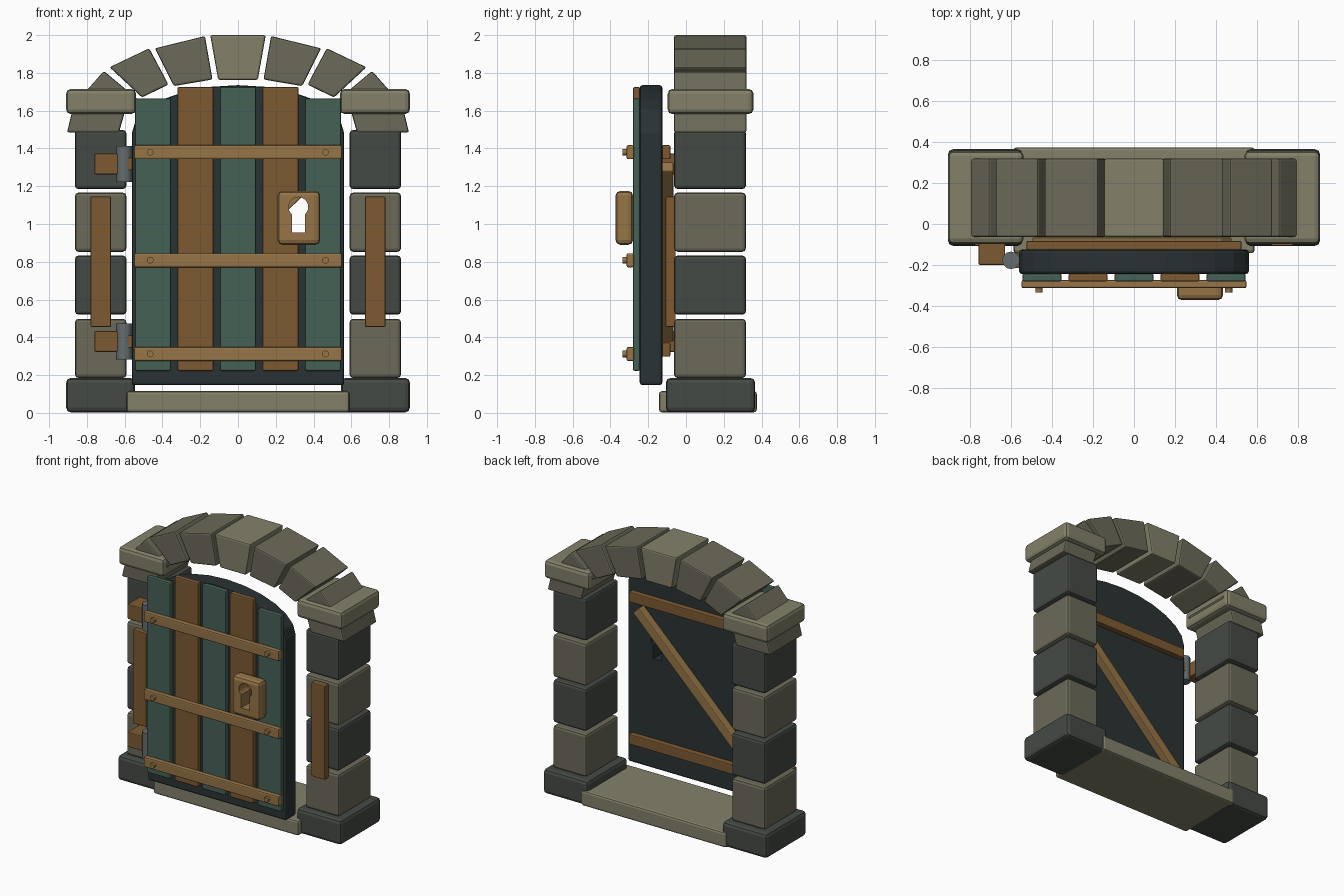
import bpy, bmesh
from math import sin, cos, pi, radians, asin
from mathutils import Vector

if "Cube" in bpy.data.objects:
    bpy.data.objects.remove(bpy.data.objects["Cube"])


def mat(name, hexa):
    m = bpy.data.materials.new(name)
    rgb = [int(hexa[i:i + 2], 16) / 255 for i in (0, 2, 4)]
    m.diffuse_color = [((c + 0.055) / 1.055) ** 2.4 for c in rgb] + [1]
    m.use_nodes = True
    m.node_tree.nodes["Principled BSDF"].inputs["Base Color"].default_value = m.diffuse_color
    return m


STONE = mat("stone", "6c6a59")
PALE = mat("pale_stone", "838069")
DARK = mat("dark_stone", "454a45")
BROWN = mat("brown_wood", "7d5a32")
TAN = mat("tan_wood", "967547")
GREEN = mat("green_wood", "456156")
PANEL = mat("dark_panel", "2a3234")
IRON = mat("iron", "666d6e")


def prism(name, pts, y0, y1, m, bevel=0.012):
    """Extrude an x-z outline from y0 to y1."""
    bm = bmesh.new()
    f = bm.faces.new([bm.verts.new((x, y0, z)) for x, z in pts])
    ext = bmesh.ops.extrude_face_region(bm, geom=[f])
    for v in ext["geom"]:
        if isinstance(v, bmesh.types.BMVert):
            v.co.y = y1
    bmesh.ops.recalc_face_normals(bm, faces=bm.faces)
    me = bpy.data.meshes.new(name)
    bm.to_mesh(me)
    bm.free()
    ob = bpy.data.objects.new(name, me)
    bpy.context.collection.objects.link(ob)
    if m:
        me.materials.append(m)
    if bevel:
        b = ob.modifiers.new("bevel", "BEVEL")
        b.width, b.segments, b.limit_method = bevel, 2, "ANGLE"
        b.angle_limit = radians(40)
    return ob


def box(name, x0, x1, y0, y1, z0, z1, m, bevel=0.012):
    return prism(name, [(x0, z0), (x1, z0), (x1, z1), (x0, z1)], y0, y1, m, bevel)


def rod(name, r, depth, loc, m, rot=(0, 0, 0), n=12):
    bpy.ops.mesh.primitive_cylinder_add(vertices=n, radius=r, depth=depth, location=loc, rotation=rot)
    ob = bpy.context.object
    ob.name = name
    ob.data.materials.append(m)
    bpy.ops.object.shade_smooth_by_angle(angle=radians(40))
    return ob


# threshold slab
box("threshold", -0.59, 0.59, -0.143, 0.375, 0.003, 0.115, PALE, 0.015)

# voussoirs of the arch, right half (outer pair, then inner pair)
arch = [
    [(0.175, 1.995), (0.44, 1.93), (0.34, 1.73), (0.135, 1.765)],
    [(0.47, 1.93), (0.68, 1.83), (0.508, 1.67), (0.368, 1.738)],
    [(0.71, 1.81), (0.865, 1.635), (0.60, 1.58), (0.53, 1.66)],
    [(0.875, 1.61), (0.905, 1.485), (0.63, 1.485), (0.60, 1.59)],
]
prism("keystone", [(-0.147, 2), (0.147, 2), (0.105, 1.763), (-0.105, 1.763)], -0.063, 0.32, PALE, 0.01)

# both pillars, mirrored
for s, side in ((-1, "left"), (1, "right")):
    def mbox(name, a, b, *rest):
        return box(f"{name}_{side}", min(s * a, s * b), max(s * a, s * b), *rest)
    mbox("pillar_base", 0.545, 0.91, -0.107, 0.366, 0.003, 0.185, DARK, 0.025)
    for i, z in enumerate((0.185, 0.52, 0.853, 1.185)):
        mbox(f"pillar_block_{i}", 0.591, 0.863, -0.063, 0.317, z, z + 0.313, DARK if i % 2 else STONE, 0.018)
    mbox("capital", 0.54, 0.91, -0.097, 0.357, 1.582, 1.715, PALE, 0.025)
    mbox("pillar_plank", 0.672, 0.78, -0.108, -0.055, 0.455, 1.145, BROWN, 0.006)
    for i, p in enumerate(arch):
        prism(f"arch_stone_{i}_{side}", [(s * x, z) for x, z in p], -0.063, 0.32, STONE, 0.01)

# keyhole cutter
a0 = asin(0.034 / 0.052)
key = [(0.32 + 0.052 * sin(t), 1.09 - 0.052 * cos(t))
       for t in [a0 + (2 * pi - 2 * a0) * i / 18 for i in range(19)]]
key += [(0.286, 0.955), (0.354, 0.955)]
cutter = prism("keyhole_cutter", key, -0.6, 0.0, None, 0)
cutter.hide_render = True
cutter.hide_set(True)


def cut(ob):
    b = ob.modifiers.new("keyhole", "BOOLEAN")
    b.object, b.operation, b.solver = cutter, "DIFFERENCE", "EXACT"


# arched door panel
top = [(0.562 * cos(pi * i / 12), 1.48 + 0.255 * sin(pi * i / 12)) for i in range(13)]
cut(prism("door_panel", [(-0.562, 0.147)] + [(0.562, 0.147)] + top, -0.245, -0.125, PANEL, 0.015))

# front planks
for i in range(5):
    x = -0.45 + 0.225 * i
    p = box(f"door_plank_{i}", x - 0.096, x + 0.096, -0.281, -0.243, 0.223,
            1.665 if i in (0, 4) else 1.725, BROWN if i % 2 else GREEN, 0.008)
    if i > 2:
        cut(p)

# front battens with nails
for i, z in enumerate((0.312, 0.808, 1.38)):
    box(f"batten_{i}", -0.55, 0.55, -0.314, -0.275, z - 0.037, z + 0.037, TAN, 0.008)
    for x in (-0.465, 0.463):
        rod(f"nail_{i}", 0.018, 0.03, (x, -0.32, z), TAN, (pi / 2, 0, 0))

# lock plate
cut(box("lock_plate", 0.21, 0.435, -0.373, -0.28, 0.89, 1.175, TAN, 0.025))

# back battens and diagonal brace
for z in (0.335, 1.38):
    box("back_batten", -0.525, 0.525, -0.127, -0.083, z - 0.037, z + 0.037, BROWN, 0.006)
a, b = Vector((-0.475, 0.40)), Vector((0.455, 1.305))
d = (b - a).normalized()
n = Vector((-d.y, d.x)) * 0.034
prism("diagonal_brace", [a - n, b - n, b + n, a + n], -0.127, -0.066, TAN, 0.006)

# hinges
for z in (0.378, 1.318):
    box("hinge_block", -0.76, -0.63, -0.2, -0.05, z - 0.055, z + 0.055, BROWN, 0.006)
    rod("hinge_barrel", 0.043, 0.19, (-0.602, -0.178, z), IRON, n=12)
    box("hinge_tab", -0.605, -0.55, -0.216, -0.14, z - 0.033, z + 0.033, BROWN, 0.004)
